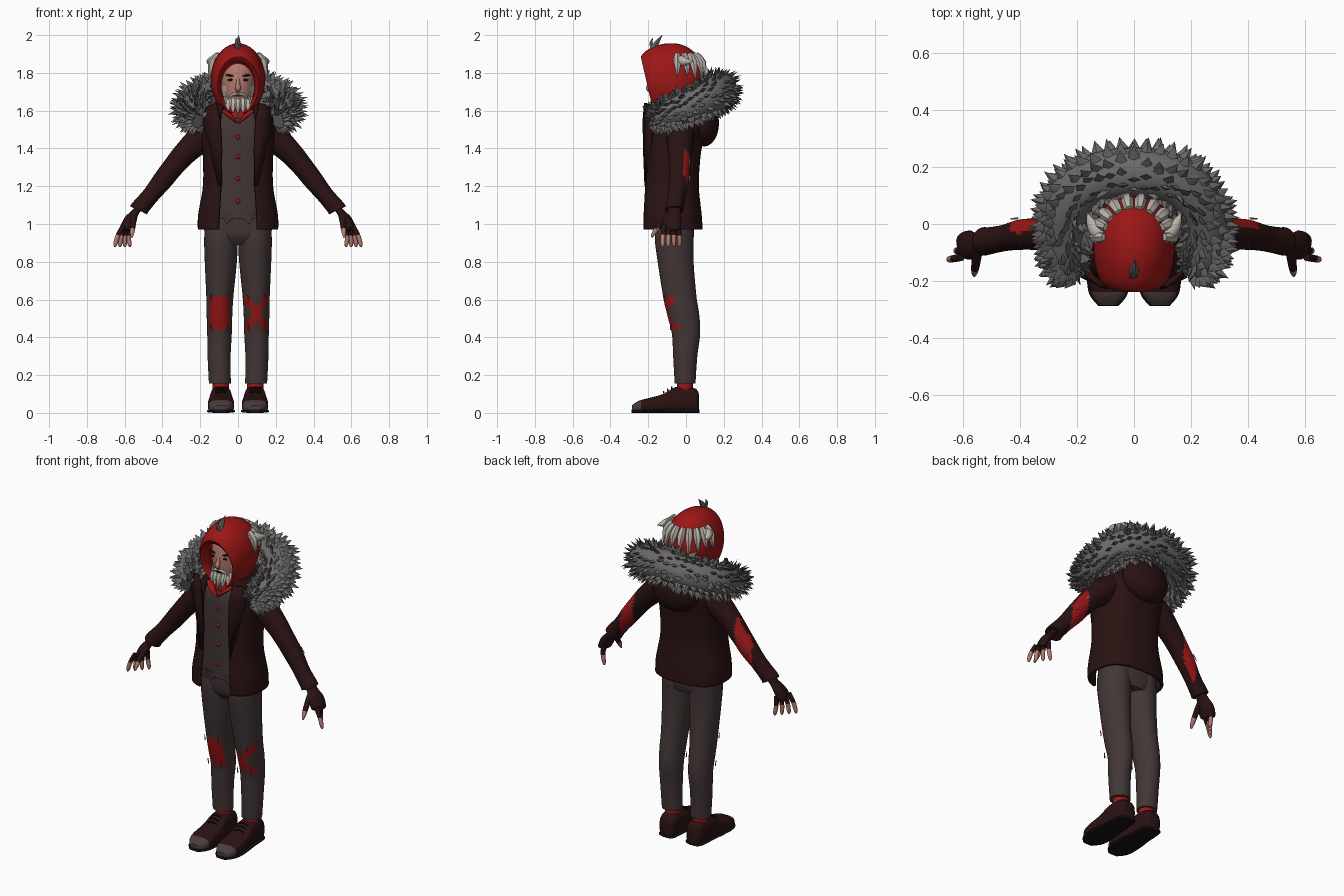
import bpy, bmesh, math, random
from mathutils import Vector, Matrix

random.seed(4)
cube = bpy.data.objects.get("Cube")
if cube:
    bpy.data.objects.remove(cube)


def material(name, r, g, b):
    m = bpy.data.materials.new(name)
    m.use_nodes = True
    m.diffuse_color = (r, g, b, 1)
    bsdf = next(n for n in m.node_tree.nodes if n.type == 'BSDF_PRINCIPLED')
    bsdf.inputs["Base Color"].default_value = (r, g, b, 1)
    bsdf.inputs["Roughness"].default_value = 0.9
    return m


COAT = material("dark maroon cloth", 0.023, 0.006, 0.006)
GREY = material("brown grey cloth", 0.056, 0.037, 0.037)
RED = material("red cloth", 0.33, 0.008, 0.008)
FUR = material("grey fur", 0.15, 0.14, 0.14)
BONE = material("pale bone", 0.48, 0.45, 0.40)
SKIN = material("skin", 0.45, 0.20, 0.16)
BLACK = material("near black", 0.008, 0.005, 0.005)
TOE = material("worn toe leather", 0.07, 0.045, 0.045)
made = []


def finish(name, bm, mats, rule=None):
    bmesh.ops.recalc_face_normals(bm, faces=bm.faces)
    bm.normal_update()
    if rule:
        for f in bm.faces:
            f.material_index = int(rule(f.calc_center_median(), f.normal))
    me = bpy.data.meshes.new(name)
    bm.to_mesh(me)
    bm.free()
    for m in mats:
        me.materials.append(m)
    ob = bpy.data.objects.new(name, me)
    bpy.context.collection.objects.link(ob)
    made.append(ob)
    return ob


def skin(name, rings, mats, rule=None, closed=True, thick=0):
    """Bridge a list of point rings into one surface."""
    bm = bmesh.new()
    vs = [[bm.verts.new(p) for p in r] for r in rings]
    n = len(vs[0])
    for a, b in zip(vs, vs[1:]):
        for i in range(n if closed else n - 1):
            j = (i + 1) % n
            bm.faces.new((a[i], a[j], b[j], b[i]))
    if closed and not thick:
        bm.faces.new(vs[0])
        bm.faces.new(vs[-1])
    ob = finish(name, bm, mats, rule)
    if thick:
        mod = ob.modifiers.new("thickness", 'SOLIDIFY')
        mod.thickness, mod.offset = thick, 0
    return ob


def catmull(pts, n):
    p, out = [pts[0]] + list(pts) + [pts[-1]], []
    for i in range(1, len(p) - 2):
        for k in range(n):
            t = k / n
            out.append(tuple(.5 * (2*b + (c-a)*t + (2*a - 5*b + 4*c - d)*t*t + (3*b - a - 3*c + d)*t**3)
                             for a, b, c, d in zip(*p[i-1:i+3])))
    return out + [tuple(pts[-1])]


def power(v, e):
    return math.copysign(abs(v) ** e, v)


def loft(name, secs, mats, rule=None, e=1.0, n=32, steps=5):
    """Upright body from sections (x, z, half width, front y, back y)."""
    rings = []
    for x, z, rx, y0, y1 in catmull(secs, steps):
        ang = [2 * math.pi * i / n for i in range(n)]
        rings.append([(x + rx * power(math.sin(a), e), (y0+y1)/2 + (y0-y1)/2 * power(math.cos(a), e), z) for a in ang])
    return skin(name, rings, mats, rule)


def frames(path):
    pts = [Vector(p[:3]) for p in path]
    whole = (pts[-1] - pts[0]).normalized()
    ref = Vector((0, 0, 1)) if abs(whole.z) < .93 else Vector((0, 1, 0))
    for i, p in enumerate(pts):
        t = (pts[min(i + 1, len(pts) - 1)] - pts[max(i - 1, 0)]).normalized()
        side = t.cross(ref).normalized()
        yield p, path[i][3], t, side, side.cross(t)


def tube(name, pts, mats, rule=None, n=12, steps=4, ws=1.0, wu=1.0):
    """Sweep an ellipse along points (x, y, z, radius)."""
    rings = []
    for p, r, t, s, u in frames(catmull(pts, steps)):
        rings.append([p + r * (s * ws * math.cos(a) + u * wu * math.sin(a))
                      for a in (2 * math.pi * i / n for i in range(n))])
    return skin(name, rings, mats, rule)


def ball(name, loc, size, mat, tilt=0):
    bm = bmesh.new()
    m = Matrix.Translation(loc) @ Matrix.Rotation(tilt, 4, 'Y') @ Matrix.Diagonal((*size, 1))
    bmesh.ops.create_uvsphere(bm, u_segments=20, v_segments=12, radius=1, matrix=m)
    return finish(name, bm, [mat])


def shoe_part(name, s, secs, mats, grow=0, height=None, rule=None):
    rings = []
    for y, w, top in catmull(secs, 4):
        h = (height or top) / 2
        rings.append([(s * .09 + (w + grow) * power(math.cos(a), .65), y * (1 + grow), h + h * power(math.sin(a), .65))
                      for a in (2 * math.pi * i / 24 for i in range(24))])
    skin(name, rings, mats, rule)


# Trousers, with a square patch on one knee and a crossed one on the other
loft("hips", [(0, .89, .13, -.13, .03), (0, .95, .178, -.165, .043), (0, 1.08, .165, -.17, .04)], [GREY], e=.85)
LEG = [(.096, .155, .058, -.06, .05), (.1, .3, .061, -.068, .06), (.098, .42, .065, -.075, .075),
       (.098, .52, .068, -.1, .07), (.096, .62, .072, -.122, .055), (.091, .8, .085, -.15, .04),
       (.09, .92, .089, -.165, .04), (.088, 1.0, .085, -.16, .04)]


def knee_patch(c, n):
    if n.y > -.25 or not .44 < c.z < .62:
        return False
    if c.x < 0:
        return abs(c.x + .098) < .052
    return abs(abs(c.x - .098) / .055 - abs(c.z - .525) / .085) < .38


SHOE = [(.07, .03, .09), (.055, .048, .125), (0, .055, .14), (-.06, .058, .135), (-.12, .066, .1),
        (-.2, .07, .078), (-.25, .06, .064), (-.287, .03, .04)]
for s, side in ((1, "left"), (-1, "right")):
    loft(side + "_trouser_leg", [(s * q[0], *q[1:]) for q in LEG], [GREY, RED], knee_patch, n=56, steps=14)
    loft(side + "_sock", [(s * .092, .09, .044, -.05, .04), (s * .092, .18, .044, -.048, .036)], [RED])
    shoe_part(side + "_shoe", s, SHOE, [COAT, TOE], rule=lambda c, n: c.y < -.235)
    shoe_part(side + "_sole", s, SHOE, [BLACK], grow=.005, height=.018)
    for i in range(3):
        y, z = -.075 - .022 * i, .137 - .012 * i
        tube(side + "_lace", [(s*.09 - .03, y, z - .008, .004), (s*.09, y, z, .004), (s*.09 + .03, y, z - .008, .004)], [BLACK], n=6)
    # stitches at the corners of the knee patch
    for dx in (-.042, .042):
        for z in (.455, .61):
            y = -.082 - (z - .455) * .21
            tube(side + "_knee_stitch", [(s*.098 + dx, y, z - .016, .004), (s*.098 + dx * 1.1, y, z + .016, .002)], [FUR], n=6)

# Buttoned shirt and red collar
loft("shirt", [(0, 1.03, .16, -.185, .03), (0, 1.2, .15, -.188, .03), (0, 1.4, .15, -.19, .04),
               (0, 1.52, .14, -.185, .04), (0, 1.58, .1, -.165, .0), (0, 1.62, .07, -.14, -.02)], [GREY], e=.8)
for z in (1.12, 1.24, 1.355, 1.46):
    ball("shirt_button", (0, -.19, z), (.012, .009, .012), RED)
loft("neck_scarf", [(0, 1.54, .085, -.165, 0), (0, 1.57, .09, -.178, .01), (0, 1.62, .08, -.16, .02)], [RED])

# Open coat
coat = []
for z, rx, y0, y1, gap in catmull([(.97, .205, -.225, .08, .1), (1.05, .203, -.225, .075, .098), (1.2, .178, -.218, .06, .09),
                                   (1.35, .178, -.215, .068, .09), (1.45, .186, -.21, .083, .095), (1.52, .185, -.205, .09, .095),
                                   (1.58, .15, -.195, .085, .09), (1.63, .11, -.18, .06, .08)], 5):
    a0 = math.asin((gap / rx) ** (1 / .75))
    ang = [a0 + (2 * math.pi - 2 * a0) * i / 48 for i in range(49)]
    coat.append([(rx * power(math.sin(a), .75), (y0+y1)/2 + (y0-y1)/2 * power(math.cos(a), .75), z) for a in ang])
skin("coat", coat, [COAT], closed=False, thick=.016)
ball("hanging_coat_hood", (0, .095, 1.535), (.15, .08, .125), COAT)

# Sleeves with back patches, gloves, fingers and lapels
ARM = [(.13, -.03, 1.5, .075), (.2, -.03, 1.45, .073), (.285, -.032, 1.37, .062), (.345, -.035, 1.3, .056),
       (.4, -.038, 1.23, .053), (.46, -.05, 1.155, .046), (.515, -.06, 1.09, .048), (.525, -.061, 1.075, .05)]


def mirrored(pts, s):
    return [(s * p[0], *p[1:]) for p in pts]


for s, side in ((1, "left"), (-1, "right")):
    lift = 0 if s > 0 else .45
    tube(side + "_sleeve", mirrored(ARM, s), [COAT, RED],
         lambda c, n: .345 < abs(c.x) + .12 * (c.z - 1.27) < .435 and n.y + lift * n.z > .35, n=28, steps=8)
    for x, z in ((.35, 1.325), (.42, 1.235)):
        tube(side + "_elbow_stitch", mirrored([(x - .012, .02, z + .02, .004), (x + .014, .018, z - .012, .002)], s), [BONE], n=6)
    tube(side + "_glove", mirrored([(.515, -.06, 1.1, .034), (.545, -.065, 1.06, .036), (.575, -.073, 1.02, .05),
                                    (.595, -.078, .98, .048), (.6, -.08, .965, .035)], s), [COAT], n=16, wu=.55)
    for i in range(4):
        y = -.116 + .025 * i
        tube(side + "_finger", mirrored([(.607 - .009 * i, y, .99, .014), (.635 - .018 * i, y - .006 + .004 * i, .94, .0125),
                                         (.649 - .025 * i, y - .008 + .005 * i, .895, .011),
                                         (.652 - .027 * i, y - .008 + .005 * i, .878, .004)], s),
             [COAT, SKIN], lambda c, n: c.z < .943)
    tube(side + "_thumb", mirrored([(.55, -.085, 1.045, .02), (.555, -.13, 1.005, .016), (.56, -.165, .96, .013),
                                    (.562, -.182, .93, .005)], s), [COAT, SKIN], lambda c, n: c.z < .975)
    lapel = [((.09, -.212, 1.2), (.1, -.21, 1.2)), ((.087, -.22, 1.4), (.15, -.185, 1.42)),
             ((.095, -.222, 1.55), (.185, -.18, 1.53)), ((.115, -.215, 1.64), (.17, -.17, 1.62))]
    skin(side + "_lapel", [mirrored(r, s) for r in lapel], [COAT], closed=False, thick=.018)
    tube(side + "_collar_point", mirrored([(.075, -.165, 1.6, .018), (.04, -.19, 1.57, .02), (.005, -.2, 1.535, .008)], s), [RED], wu=.5)
    tube(side + "_shirt_hem", mirrored([(.05, -.178, 1.06, .05), (.06, -.178, 1.0, .002)], s), [GREY], wu=.15, steps=1)

# Fur mantle: a soft U-shaped roll covered in pointed tufts
half = [(.215, -.175, 1.55, .045), (.24, -.12, 1.575, .07), (.25, -.03, 1.605, .083),
        (.225, .075, 1.65, .09), (.135, .155, 1.69, .092), (0, .178, 1.71, .092)]
mantle = half + mirrored(half[-2::-1], -1)
tube("fur_mantle", mantle, [FUR], n=20, steps=5)
bm = bmesh.new()
for p, r, t, side, up in frames(catmull(mantle, 4)):
    out = Vector((p.x, p.y + .02, 0)).normalized()
    for k in range(13):
        a = 2 * math.pi * (k + random.random() * .9) / 13
        nrm = side * math.cos(a) + up * math.sin(a)
        d = (nrm * .75 + out * .4 + Vector((random.uniform(-.2, .2), random.uniform(-.2, .2), -.15))).normalized()
        wide = (t - d * t.dot(d)).normalized()
        base = p + nrm * r * .9
        tip = bm.verts.new(base + d * random.uniform(.04, .058))
        ring = [bm.verts.new(base + o) for o in (wide * .025, nrm.cross(wide) * .012, wide * -.025, nrm.cross(wide) * -.012)]
        for i in range(4):
            bm.faces.new((ring[i], ring[(i + 1) % 4], tip))
finish("fur_tufts", bm, [FUR])

# Head with beard colouring on the jaw
loft("head", [(0, 1.55, .055, -.12, 0), (0, 1.6, .058, -.155, 0), (0, 1.63, .066, -.172, 0), (0, 1.68, .082, -.183, .02),
              (0, 1.73, .09, -.188, .03), (0, 1.78, .092, -.188, .03), (0, 1.84, .085, -.175, .02), (0, 1.88, .05, -.14, 0)],
     [SKIN, BONE], lambda c, n: c.z < 1.665 or (abs(c.x) > .066 and c.z < 1.73), n=40, steps=6)
tube("nose", [(0, -.18, 1.775, .008), (0, -.191, 1.74, .011), (0, -.197, 1.718, .015), (0, -.184, 1.703, .009)], [SKIN])
ball("mouth", (0, -.184, 1.677), (.022, .005, .003), BLACK)
for s in (1, -1):
    ball("eye", (s * .038, -.18, 1.763), (.018, .005, .006), BLACK, s * .1)
    ball("eyebrow", (s * .042, -.179, 1.786), (.025, .007, .005), BLACK, s * -.15)
    tube("moustache", mirrored([(.004, -.186, 1.69, .006), (.03, -.182, 1.684, .007), (.055, -.165, 1.66, .003)], s), [BONE], n=8)
for i in range(-3, 4):
    x = i * .024
    y = -.178 + x * x * 7
    tube("beard_lock", [(x, y + .012, 1.672, .016), (x * 1.1, y - .006, 1.635, .018),
                        (x * 1.1, y - .016, 1.572 + abs(i) * .014, .001)], [BONE], n=6, wu=.6)

# Red hood: tilted rings from the inner rim to the back
hood = []
for y, w, z0, z1, tilt in ([(-.14, .09, 1.61, 1.85, .23), (-.19, .098, 1.6, 1.862, .23)]
                           + catmull([(-.202, .108, 1.585, 1.885, .23), (-.17, .127, 1.575, 1.918, .2), (-.1, .14, 1.57, 1.95, .12),
                                      (-.02, .137, 1.59, 1.948, .05), (.045, .11, 1.64, 1.905, 0),
                                      (.08, .07, 1.7, 1.85, 0), (.095, .01, 1.77, 1.79, 0)], 4)):
    zc, h = (z0 + z1) / 2, (z1 - z0) / 2
    ang = [2 * math.pi * i / 40 for i in range(40)]
    hood.append([(w * math.sin(a), y - tilt * h * math.cos(a), zc + h * math.cos(a)) for a in ang])
skin("red_hood", hood, [RED], thick=.006)

# Bone teeth, side horns and crest on the hood
for deg in (-88, -68, -50, -30, -10, 10, 30, 50, 68, 88):
    sn, cs = math.sin(math.radians(deg)), math.cos(math.radians(deg))
    drop = random.uniform(1.765, 1.8)
    tube("hood_tooth", [(.105 * sn, -.05 + .105 * cs, 1.9, .014), (.138 * sn, -.05 + .138 * cs, 1.855, .022),
                        (.152 * sn, -.05 + .158 * cs, drop, .002)], [BONE], n=6, steps=2)
for s in (1, -1):
    tube("side_horn", mirrored([(.1, -.07, 1.87, .012), (.125, -.03, 1.865, .028), (.148, .0, 1.86, .02), (.165, .04, 1.862, .001)], s),
         [BONE], n=8, steps=3)
tube("hood_crest", [(0, -.205, 1.885, .006), (0, -.175, 1.925, .018), (0, -.155, 1.96, .014), (.004, -.125, 2.0, .001)], [FUR], n=6)
tube("crest_barb", [(0, -.17, 1.92, .014), (-.008, -.185, 1.955, .01), (-.01, -.175, 1.985, .001)], [FUR], n=6)

bpy.ops.object.select_all(action='DESELECT')
for ob in made:
    ob.select_set(True)
bpy.context.view_layer.objects.active = made[0]
bpy.ops.object.shade_smooth_by_angle(angle=math.radians(45))
